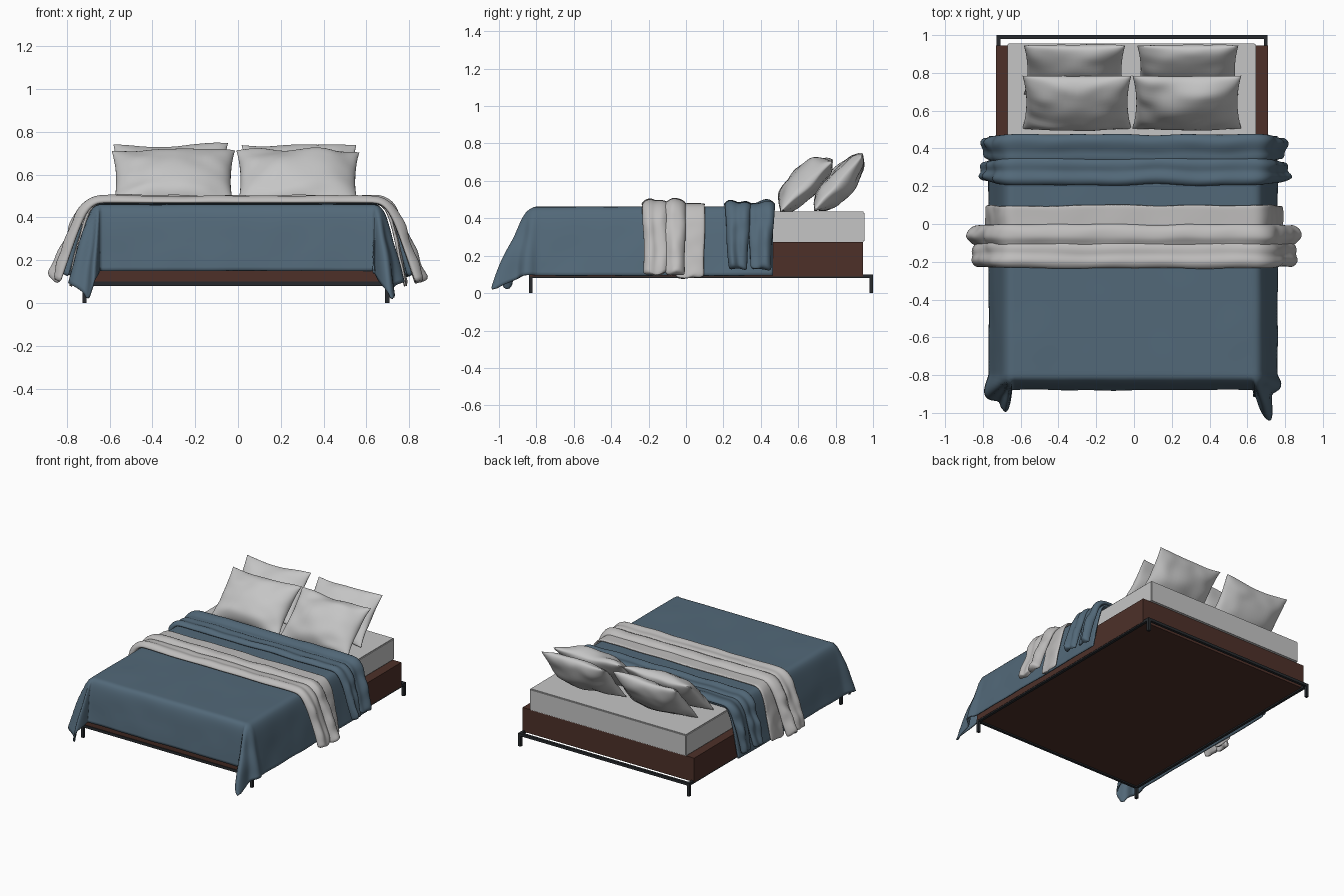
import bpy, bmesh, math
from mathutils import Vector, noise

if "Cube" in bpy.data.objects:
    bpy.data.objects.remove(bpy.data.objects["Cube"])


def mat(name, col):
    m = bpy.data.materials.new(name)
    m.diffuse_color = (*col, 1)
    m.use_nodes = True
    m.node_tree.nodes["Principled BSDF"].inputs["Base Color"].default_value = m.diffuse_color
    return m


BLUE = mat("slate blue cloth", (0.085, 0.14, 0.19))
GREY = mat("pale grey linen", (0.56, 0.56, 0.56))
THROW = mat("warm grey throw", (0.52, 0.51, 0.505))
WOOD = mat("dark brown wood", (0.075, 0.03, 0.022))
METAL = mat("black metal", (0.02, 0.023, 0.027))
CX = -0.01  # the frame sits slightly left of centre


def finish(name, bm, m, smooth=True):
    me = bpy.data.meshes.new(name)
    bmesh.ops.recalc_face_normals(bm, faces=bm.faces)
    bm.to_mesh(me)
    bm.free()
    ob = bpy.data.objects.new(name, me)
    bpy.context.collection.objects.link(ob)
    me.materials.append(m)
    for p in me.polygons:
        p.use_smooth = smooth
    return ob


def box(name, x0, x1, y0, y1, z0, z1, m, bevel=0):
    bm = bmesh.new()
    bmesh.ops.create_cube(bm, size=1)
    for v in bm.verts:
        v.co = Vector(((x0 + x1) / 2 + v.co.x * (x1 - x0), (y0 + y1) / 2 + v.co.y * (y1 - y0),
                       (z0 + z1) / 2 + v.co.z * (z1 - z0)))
    if bevel:
        bmesh.ops.bevel(bm, geom=bm.edges[:], offset=bevel, segments=2, affect='EDGES')
    return finish(name, bm, m, False)


def skin(bm, rows, closed=False):
    """Quads between rows of points."""
    vs = [[bm.verts.new(p) for p in r] for r in rows]
    for a, b in zip(vs, vs[1:]):
        n = len(a)
        for j in range(n if closed else n - 1):
            k = (j + 1) % n
            bm.faces.new((a[j], a[k], b[k], b[j]))
    return vs


def wob(x, y, z, f):
    return noise.noise(Vector((x, y, z)) * f)


# Metal frame: rails and legs
for s, side in ((-1, "left"), (1, "right")):
    x = CX + s * 0.708
    box(side + "_rail", x - 0.01, x + 0.01, -0.84, 1.0, 0.08, 0.1, METAL)
    for y, end in ((-0.83, "front"), (0.99, "back")):
        box(f"{end}_{side}_leg", x - 0.01, x + 0.01, y - 0.01, y + 0.01, 0, 0.1, METAL)
for y, end in ((-0.83, "front"), (0.99, "back")):
    box(end + "_rail", CX - 0.718, CX + 0.718, y - 0.01, y + 0.01, 0.08, 0.1, METAL)

# Wooden base and mattress
box("base", CX - 0.72, CX + 0.72, -0.835, 0.945, 0.09, 0.272, WOOD)
box("mattress", -0.67, 0.645, -0.78, 0.955, 0.272, 0.435, GREY, 0.006)

# Duvet: flat sheet draped over the edges, with flared front corners
EX, EY, R, TOP = 0.64, -0.80, 0.04, 0.462


def duvet_point(s, t):
    ex, ey = max(0, abs(s) - EX), max(0, EY - t)
    e = math.hypot(ex, ey)
    sg = 1 if s > 0 else -1
    bx, by = min(abs(s), EX), max(t, EY)
    a = math.atan2(ey, ex) if e else 0
    c = math.sin(2 * a)
    flare = 0.21 * math.cos(a) ** 2 + 0.11 * math.sin(a) ** 2 + 0.15 * c
    flare *= 1 + 0.3 * c * math.sin(9 * a + sg)
    out = R * (1 - math.exp(-e / R)) + flare * e
    out += 0.02 * min(1, e * 4) * wob(s, t, 1, 5) * (0.3 + c)
    a += 0.5 * c
    z = TOP - (math.sqrt(e * e + R * R) - R) * (1 - 0.08 * c)
    z += 0.003 * wob(s, t, 0, 4)
    return (sg * (bx + out * math.cos(a)) - 0.005, by - out * math.sin(a), max(z, 0.022 + 0.01 * wob(s, t, 3, 9)))


def samples(lo, hi, n):
    return [lo + (hi - lo) * i / n for i in range(n + 1)]


bm = bmesh.new()
skin(bm, [[duvet_point(s, t) for s in samples(-1.045, 1.045, 110)] for t in samples(0.465, -1.15, 90)])
duvet = finish("duvet", bm, BLUE)
if duvet.data.polygons[0].normal.z < 0 and duvet.data.polygons[55].normal.z < 0:
    duvet.data.flip_normals()
sol = duvet.modifiers.new("thickness", 'SOLIDIFY')
sol.thickness = 0.01


# Folded bands: a closed wavy section swept across the bed and down both sides
def band(name, section, m, reach, flare, narrow, base, seed):
    ym = sum(p[0] for p in section) / len(section)
    rows = []
    for i in range(81):
        s = -reach + 2 * reach * i / 80
        e, sg = max(0, abs(s) - EX), (1 if s > 0 else -1)
        f = flare + 0.05 * wob(sg, seed, 0, 3)
        x = min(abs(s), EX) + 0.05 * (1 - math.exp(-e / 0.05)) + f * e
        z = base - (math.sqrt(e * e + 0.0016) - 0.04)
        k = min(1, e / 0.08)
        nrm = Vector((sg * k, 0, 1 - 0.75 * k)).normalized()
        row = []
        for y, h in section:
            w = 1 - narrow * e / (reach - EX)
            yy = ym + (y - ym) * w + 0.012 * wob(s, y, seed, 4)
            hh = h * (1 + 0.7 * k * wob(s, y, seed + 5, 11) + 0.25 * wob(s, y, seed, 6) + 0.3 * k)
            drop = 0.06 * k * (e / (reach - EX)) * wob(y, sg, seed, 9)
            row.append(Vector((sg * x, yy, z + drop)) + nrm * hh)
        rows.append(row)
    bm = bmesh.new()
    vs = skin(bm, rows, True)
    bm.faces.new(vs[0])
    bm.faces.new(vs[-1])
    ob = finish(name, bm, m)
    ob.modifiers.new("soft", 'SUBSURF').levels = 1
    ob.modifiers["soft"].render_levels = 1
    return ob


def fold(y0, y1, heights):
    """Bumpy top from y0 to y1, flat underneath."""
    n = len(heights) - 1
    top = [(y0 + (y1 - y0) * i / n, h) for i, h in enumerate(heights)]
    return top + [(y1 - (y1 - y0) * i / 6, 0.0) for i in range(7)]


band("duvet_fold_front", fold(0.205, 0.35, [.014, .034, .03, .016, .024, .026, .014]),
     BLUE, 1.02, 0.27, 0.35, 0.464, 1)
band("duvet_fold_back", fold(0.325, 0.475, [.01, .018, .014, .026, .034, .034, .016]),
     BLUE, 1.02, 0.24, 0.25, 0.464, 2)
band("throw_under_layer", fold(-0.06, 0.1, [.012] * 7), THROW, 1.075, 0.2, 0.05, 0.467, 3)
band("throw_fold_back", fold(-0.12, 0.0, [.016, .022, .036, .038, .036, .03, .014]),
     THROW, 1.06, 0.35, 0.12, 0.467, 4)
band("throw_fold_front", fold(-0.235, -0.09, [.014, .034, .036, .024, .03, .026, .014]),
     THROW, 1.05, 0.34, 0.1, 0.467, 6)


# Pillows: two bulged sheets joined at a pinched rim, leaning back
def pillow(name, cx, cy, cz, w, h, tf, tb, tilt, seed):
    up = Vector((0, math.cos(tilt), math.sin(tilt)))
    out = Vector((0, -math.sin(tilt), math.cos(tilt)))
    n = 28
    bm = bmesh.new()
    for thick in (tf, -tb):
        rows = []
        for i in range(n + 1):
            v = math.sin(math.pi / 2 * (2 * i / n - 1))
            row = []
            for j in range(n + 1):
                u = math.sin(math.pi / 2 * (2 * j / n - 1))
                q = (1 - u * u) * (1 - v * v)
                px = u * w * (1 - 0.07 * (1 - v * v) * abs(u))
                pv = v * h * (1 - 0.07 * (1 - u * u) * abs(v))
                t = thick * max(q, 0) ** 0.5
                t *= 1 + 0.3 * wob(u, v, seed, 2.2) * (1.2 - q)
                bend = 0.012 * wob(u, v, seed + 3, 1.5)
                row.append(Vector((cx + px, cy, cz)) + up * (pv + bend) + out * (t + bend))
            rows.append(row)
        skin(bm, rows)
    bmesh.ops.remove_doubles(bm, verts=bm.verts, dist=0.0003)
    finish(name, bm, GREY)


for x0, side, k in ((-0.302, "left", 0), (0.28, "right", 9)):
    pillow(f"front_{side}_pillow", x0, 0.645, 0.572, 0.288, 0.198, 0.10, 0.06, math.radians(45), 1.3 + k)
for x0, side, k in ((-0.315, "left", 0), (0.285, "right", 9)):
    pillow(f"back_{side}_pillow", x0, 0.815, 0.59, 0.268, 0.198, 0.065, 0.085, math.radians(49), 5.7 + k)
